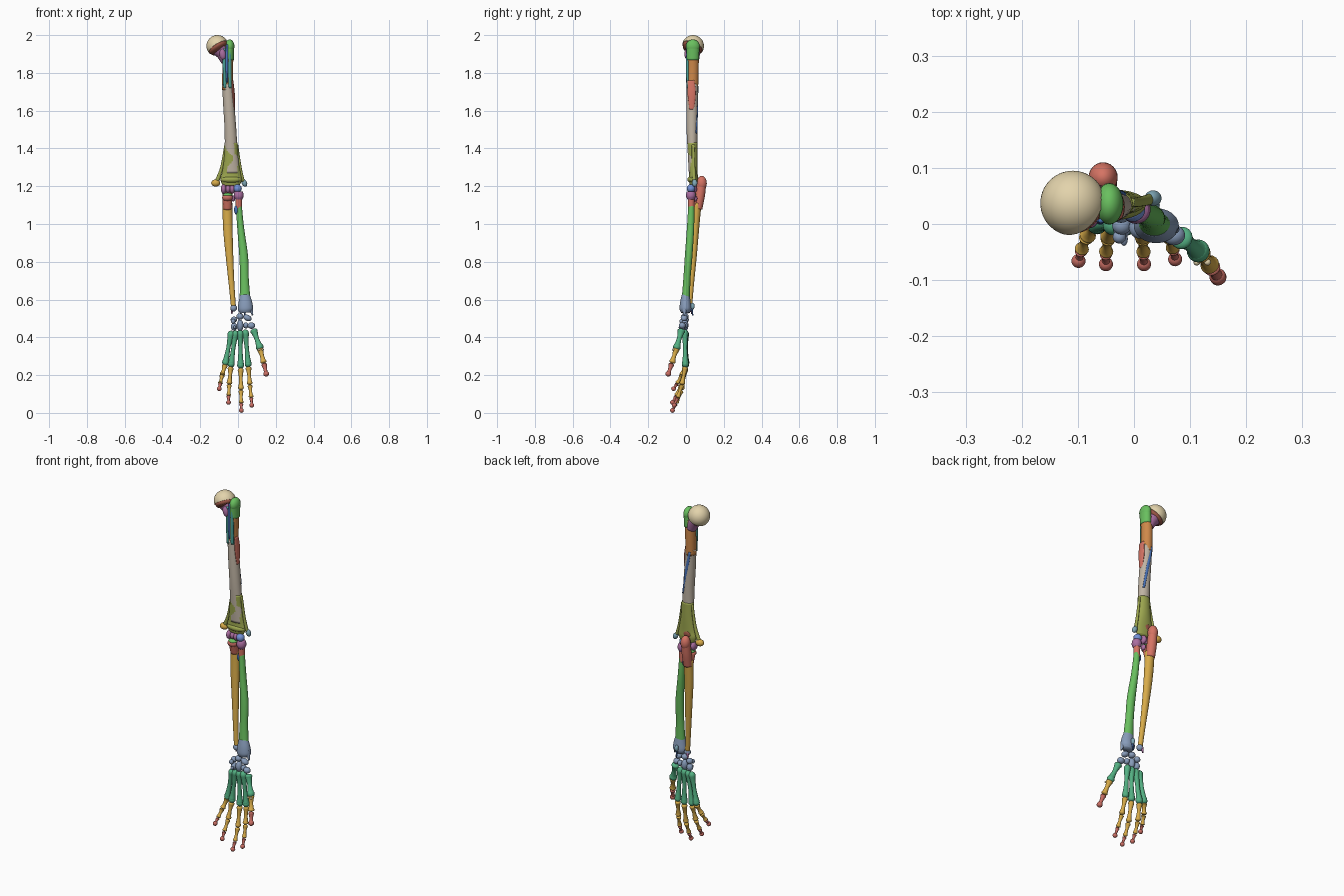
import bpy, bmesh, math
from mathutils import Vector, Matrix

MATS = {}


def paint(ob, col):
    if col not in MATS:
        m = bpy.data.materials.new("mat_%d" % len(MATS))
        m.diffuse_color = [(c / 255) ** 2.2 for c in col] + [1]
        MATS[col] = m
    ob.data.materials.append(MATS[col])


def finish(name, bm, col):
    bmesh.ops.recalc_face_normals(bm, faces=bm.faces)
    me = bpy.data.meshes.new(name)
    bm.to_mesh(me)
    bm.free()
    for p in me.polygons:
        p.use_smooth = True
    ob = bpy.data.objects.new(name, me)
    bpy.context.collection.objects.link(ob)
    paint(ob, col)
    return ob


def blob(name, c, r, col, rot=0):
    """Ellipsoid, optionally tilted about y."""
    r = r if isinstance(r, tuple) else (r, r, r)
    bm = bmesh.new()
    mat = Matrix.Translation(c) @ Matrix.Rotation(rot, 4, 'Y') @ Matrix.Diagonal((*r, 1))
    bmesh.ops.create_uvsphere(bm, u_segments=24, v_segments=14, radius=1, matrix=mat)
    return finish(name, bm, col)


def tube(name, stations, col, sides=24, steps=6):
    """Smooth tube through (x, y, z, half width, half depth) stations."""
    def spline(t, k):
        i = min(int(t), len(stations) - 2)
        f = t - i
        a, b, c, d = [stations[max(0, min(len(stations) - 1, i + j))][k] for j in (-1, 0, 1, 2)]
        return 0.5 * (2 * b + (c - a) * f + (2 * a - 5 * b + 4 * c - d) * f * f
                      + (3 * b - a - 3 * c + d) * f ** 3)
    n = (len(stations) - 1) * steps
    rows = [[spline(i / steps, k) for k in range(5)] for i in range(n + 1)]
    bm = bmesh.new()
    rings = []
    for i, s in enumerate(rows):
        p = Vector(s[:3])
        d = (Vector(rows[min(i + 1, n)][:3]) - Vector(rows[max(i - 1, 0)][:3])).normalized()
        ax = (Vector((1, 0, 0)) - d * d.x).normalized()
        ay = d.cross(ax)
        rings.append([bm.verts.new(p + ax * s[3] * math.cos(2 * math.pi * j / sides)
                                   + ay * s[4] * math.sin(2 * math.pi * j / sides))
                      for j in range(sides)])
    for a, b in zip(rings, rings[1:]):
        for j in range(sides):
            bm.faces.new((a[j], a[(j + 1) % sides], b[(j + 1) % sides], b[j]))
    bm.faces.new(rings[0])
    bm.faces.new(rings[-1])
    return finish(name, bm, col)


def dogbone(name, a, b, r, col):
    """Short bone with a thin waist and rounded ends."""
    a, b = Vector(a), Vector(b)
    prof = [(0, .15), (.03, .75), (.1, 1.1), (.22, .9), (.5, .66), (.78, .85), (.9, 1.05), (.97, .7), (1, .15)]
    return tube(name, [(*a.lerp(b, t), r * k, r * k) for t, k in prof], col, 16, 3)


CREAM, BROWN, GREEN, ORANGE = (226, 210, 170), (150, 85, 70), (105, 190, 95), (205, 135, 75)
TEAL, BLUE, RED, PURPLE = (75, 160, 150), (75, 115, 185), (212, 115, 100), (170, 110, 160)
BONE, OLIVE, GOLD, STEEL = (190, 178, 162), (155, 165, 80), (215, 170, 75), (135, 155, 185)
MCP, TIP, PALE = (85, 175, 130), (200, 110, 100), (125, 165, 180)

# Humeral head: dome facing up, inward and back, with a dark neck ring below
hc, axis = Vector((-.109, .037, 1.942)), Vector((-.5, .35, .78)).normalized()
bm = bmesh.new()
bmesh.ops.create_uvsphere(bm, u_segments=40, v_segments=24, radius=.058)
bmesh.ops.bisect_plane(bm, geom=bm.verts[:] + bm.edges[:] + bm.faces[:], plane_co=(0, 0, -.008),
                       plane_no=(0, 0, 1), clear_inner=True)
bmesh.ops.holes_fill(bm, edges=[e for e in bm.edges if e.is_boundary])
bm.transform(Matrix.Translation(hc) @ axis.to_track_quat('Z', 'Y').to_matrix().to_4x4())
finish("humeral_head", bm, CREAM)
bm = bmesh.new()
bmesh.ops.create_cone(bm, cap_ends=True, segments=40, radius1=.048, radius2=.056, depth=.018,
                      matrix=Matrix.Translation(hc - axis * .016)
                      @ axis.to_track_quat('Z', 'Y').to_matrix().to_4x4())
finish("anatomical_neck", bm, BROWN)
tube("neck_bridge", [(-.1, .037, 1.925, .04, .04), (-.08, .038, 1.90, .034, .036),
                     (-.06, .038, 1.86, .028, .03)], PURPLE)

# Upper humerus: tubercles, groove and crests
blob("greater_tubercle", (-.044, .036, 1.94), (.025, .037, .037), GREEN)
tube("tubercle_base", [(-.044, .036, 1.94, .024, .035), (-.048, .036, 1.87, .026, .033)], GREEN)
blob("lesser_tubercle", (-.082, .006, 1.9), (.017, .014, .03), PURPLE, -.2)
tube("surgical_neck", [(-.05, .036, 1.91, .028, .032), (-.055, .036, 1.82, .028, .031),
                       (-.055, .034, 1.71, .0285, .03)], ORANGE)
tube("bicipital_groove", [(-.058, .006, 1.95, .006, .004), (-.06, .004, 1.85, .007, .005),
                          (-.058, .005, 1.75, .004, .004)], BLUE)
for nm, dx in (("outer_crest", .014), ("inner_crest", -.014)):
    tube(nm, [(-.058 + dx, .012, 1.93, .008, .009), (-.058 + dx, .009, 1.83, .009, .009),
              (-.056 + dx * .9, .01, 1.72, .009, .007)], TEAL)

# Humerus shaft and its surface marks
tube("humerus_shaft", [(-.055, .034, 1.74, .029, .03), (-.048, .032, 1.62, .03, .03),
                       (-.04, .032, 1.5, .031, .029), (-.036, .034, 1.38, .035, .025),
                       (-.034, .036, 1.27, .044, .021)], BONE)
tube("deltoid_tuberosity", [(-.029, .026, 1.76, .004, .018), (-.025, .03, 1.69, .008, .022),
                            (-.021, .03, 1.605, .004, .012)], RED)
tube("radial_groove", [(-.065, .059, 1.73, .007, .006), (-.045, .058, 1.62, .009, .006),
                       (-.02, .053, 1.48, .006, .006)], BLUE)

# Lower humerus: flare, ridges, condyles
tube("distal_flare", [(-.036, .034, 1.43, .034, .027), (-.036, .036, 1.34, .039, .025),
                      (-.035, .038, 1.27, .05, .022), (-.036, .038, 1.235, .057, .023),
                      (-.036, .038, 1.205, .045, .018)], OLIVE)
blob("condyle_band", (-.036, .034, 1.235), (.057, .027, .02), OLIVE)
tube("medial_ridge", [(-.066, .038, 1.42, .006, .008), (-.086, .04, 1.3, .008, .009),
                      (-.112, .042, 1.225, .012, .01)], OLIVE)
tube("lateral_ridge", [(-.004, .038, 1.42, .005, .008), (.012, .04, 1.3, .007, .009),
                       (.028, .044, 1.225, .008, .01)], OLIVE)
blob("medial_epicondyle", (-.118, .043, 1.217), (.024, .019, .019), GOLD)
blob("lateral_epicondyle", (.034, .046, 1.217), (.014, .014, .02), PALE, -.4)
blob("olecranon_fossa", (-.045, .056, 1.25), (.022, .008, .02), BROWN)
for x, r in ((-.076, .026), (-.053, .021), (-.03, .024)):
    blob("trochlea", (x, .034, 1.185), (.015, r, r), PURPLE)
blob("capitulum", (-.002, .026, 1.188), .022, (115, 145, 215))

# Ulna
blob("olecranon", (-.055, .083, 1.215), (.026, .027, .04), RED)
tube("olecranon_body", [(-.055, .083, 1.215, .023, .024), (-.056, .074, 1.15, .026, .026),
                        (-.056, .062, 1.08, .024, .024)], RED)
blob("coronoid_process", (-.056, .03, 1.14), (.028, .022, .02), TIP)
blob("trochlear_notch", (-.055, .035, 1.153), (.025, .024, .012), GREEN)
blob("radial_notch", (-.025, .044, 1.135), (.01, .016, .016), PURPLE)
tube("coronoid_root", [(-.056, .036, 1.145, .027, .022), (-.056, .052, 1.08, .023, .022)], RED)
tube("ulna_shaft", [(-.056, .058, 1.11, .026, .024), (-.054, .05, .98, .025, .02),
                    (-.045, .04, .83, .02, .017), (-.034, .028, .68, .015, .014),
                    (-.024, .02, .56, .013, .012)], GOLD)
blob("ulna_head", (-.023, .019, .555), (.018, .017, .018), STEEL)
tube("ulna_styloid", [(-.03, .028, .555, .007, .007), (-.033, .031, .525, .004, .004)], PURPLE)

# Radius
tube("radial_head", [(.004, .026, 1.172, .021, .021), (.004, .026, 1.16, .025, .025),
                     (.004, .026, 1.145, .025, .025), (.004, .027, 1.13, .018, .018)], PURPLE)
tube("radial_neck", [(.004, .027, 1.145, .018, .018), (.004, .028, 1.07, .016, .016)], RED)
blob("radial_tuberosity", (-.008, .026, 1.075), (.013, .015, .025), BLUE)
tube("radius_shaft", [(.004, .028, 1.1, .016, .016), (.014, .024, .98, .018, .019),
                      (.03, .014, .83, .023, .02), (.034, .005, .71, .023, .019),
                      (.037, -.001, .6, .029, .022)], GREEN)
tube("distal_radius", [(.036, -.001, .625, .026, .021), (.039, -.003, .585, .036, .028),
                       (.04, -.003, .55, .04, .031), (.042, -.003, .53, .03, .023)], STEEL)
tube("radial_styloid", [(.066, -.006, .57, .012, .014), (.072, -.008, .54, .008, .01),
                        (.077, -.01, .517, .004, .005)], STEEL)
blob("dorsal_tubercle", (.036, .034, .565), (.01, .012, .018), PALE)
tube("ulnar_notch_edge", [(.036, .03, .56, .006, .006), (.035, .036, .515, .003, .003)], BLUE)

# Carpals, two rows: position and half sizes
for nm, c, r in (("scaphoid", (.05, -.01, .503), (.023, .018, .016)),
                 ("lunate", (.01, -.006, .51), (.019, .02, .017)),
                 ("triquetrum", (-.022, -.002, .494), (.017, .017, .016)),
                 ("pisiform", (-.026, -.023, .485), (.012, .012, .013)),
                 ("trapezium", (.071, -.02, .462), (.02, .018, .017)),
                 ("trapezoid", (.042, -.008, .463), (.014, .017, .016)),
                 ("capitate", (.011, -.006, .463), (.018, .019, .03)),
                 ("hamate", (-.021, -.006, .456), (.017, .018, .021))):
    blob(nm, c, r, STEEL, .45 if nm == "scaphoid" else 0)
blob("hamate_hook", (-.018, -.027, .453), (.007, .012, .009), STEEL)

# Fingers: base, knuckle, middle joint, end joint, tip
fingers = {
    "little": ((-.034, -.002, .435), (-.068, .0, .255), (-.084, -.022, .2), (-.094, -.047, .155), (-.1, -.07, .122)),
    "ring": ((-.012, -.003, .437), (-.038, -.002, .245), (-.046, -.024, .15), (-.05, -.052, .09), (-.05, -.076, .048)),
    "middle": ((.012, -.005, .44), (.014, -.003, .238), (.016, -.024, .12), (.017, -.052, .05), (.018, -.076, .005)),
    "index": ((.038, -.006, .442), (.055, -.003, .245), (.063, -.022, .148), (.07, -.044, .08), (.074, -.067, .032)),
    "thumb": ((.081, -.022, .444), (.117, -.05, .342), (.137, -.075, .262), (.152, -.098, .195)),
}
for f, pts in fingers.items():
    names = ["metacarpal", "proximal", "middle", "distal"] if len(pts) == 5 else ["metacarpal", "proximal", "distal"]
    for k, nm in enumerate(names):
        a, b = pts[k], pts[k + 1]
        r = (.0185 if f == "thumb" else .0165) - .0022 * k
        col = MCP if nm == "metacarpal" else TIP if nm == "distal" else GOLD
        dogbone(f + "_" + nm, a, b, r, col)
        if nm == "metacarpal":
            blob(f + "_knuckle", Vector(a).lerp(Vector(b), .93), r * 1.1, MCP)
    blob(f + "_tip", Vector(pts[-2]).lerp(Vector(pts[-1]), .82), .0125 if f != "thumb" else .015, TIP)

# Sesamoids beside the thumb joint
for x in (.112, .131):
    blob("sesamoid", (x, -.068, .335), .006, CREAM)
